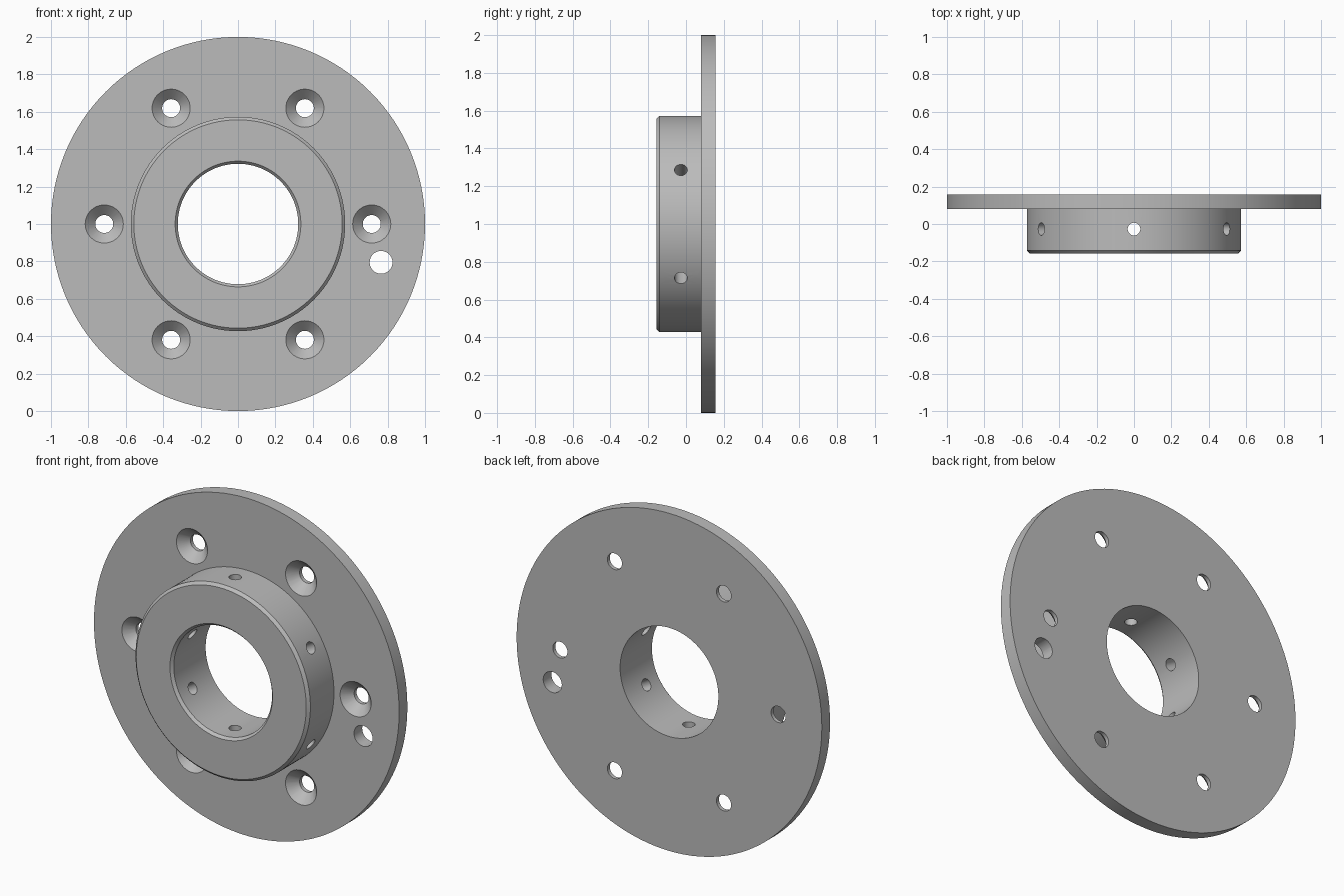
import bpy, bmesh
from math import pi, radians, cos, sin
from mathutils import Matrix, Vector

cube = bpy.data.objects.get("Cube")
if cube:
    bpy.data.objects.remove(cube, do_unlink=True)

AXIS_Z = 1.0          # height of the disc centre
FRONT, STEP, BACK = -0.157, 0.08, 0.157


def lathe(bm, profile, centre, steps):
    """Revolve a closed (radius, y) profile around a y-parallel axis."""
    cx, cz = centre
    verts = [bm.verts.new((cx + r, y, cz)) for r, y in profile]
    edges = [bm.edges.new((verts[i - 1], verts[i])) for i in range(len(verts))]
    bmesh.ops.spin(bm, geom=verts + edges, cent=(cx, 0, cz), axis=(0, 1, 0),
                   angle=2 * pi, steps=steps)


def make_object(name, bm):
    bmesh.ops.remove_doubles(bm, verts=bm.verts, dist=1e-5)
    bmesh.ops.dissolve_degenerate(bm, edges=bm.edges, dist=1e-6)
    bmesh.ops.recalc_face_normals(bm, faces=bm.faces)
    mesh = bpy.data.meshes.new(name)
    bm.to_mesh(mesh)
    bm.free()
    obj = bpy.data.objects.new(name, mesh)
    bpy.context.collection.objects.link(obj)
    return obj


# Flange and hub in one turned profile, with chamfered front edges
bm = bmesh.new()
lathe(bm, [(0.322, BACK), (0.322, FRONT + 0.016), (0.336, FRONT),
           (0.557, FRONT), (0.573, FRONT + 0.016), (0.573, STEP),
           (1.0, STEP), (1.0, BACK)], (0, AXIS_Z), 128)
body = make_object("flanged_hub", bm)

# Cutters: six countersunk screw holes and one plain pin hole in the flange
bm = bmesh.new()
for i in range(6):
    a = i * pi / 3
    lathe(bm, [(0, 0.07), (0.112, 0.07), (0.048, 0.134), (0.048, 0.2), (0, 0.2)],
          (0.715 * cos(a), AXIS_Z + 0.715 * sin(a)), 40)
lathe(bm, [(0, 0.04), (0.061, 0.04), (0.061, 0.2), (0, 0.2)], (0.765, 0.795), 40)

# Cutters: six radial set-screw holes through the hub wall
for i in range(6):
    a = radians(30 + 60 * i)
    d = Vector((cos(a), 0, sin(a)))
    place = (Matrix.Translation(Vector((0, -0.027, AXIS_Z)) + d * 0.45)
             @ d.to_track_quat('Z', 'Y').to_matrix().to_4x4())
    bmesh.ops.create_cone(bm, cap_ends=True, segments=32, radius1=0.034,
                          radius2=0.034, depth=0.4, matrix=place)
cutter = make_object("hole_cutters", bm)
cutter.hide_render = True

# Cut the holes, then drop the helper
mod = body.modifiers.new("holes", 'BOOLEAN')
mod.operation = 'DIFFERENCE'
mod.solver = 'EXACT'
mod.object = cutter
bpy.ops.object.select_all(action='DESELECT')
body.select_set(True)
bpy.context.view_layer.objects.active = body
bpy.ops.object.modifier_apply(modifier=mod.name)
bpy.data.objects.remove(cutter, do_unlink=True)

# Grey metal
colour = (0.5, 0.5, 0.5, 1)
grey = bpy.data.materials.new("grey_metal")
grey.use_nodes = True
grey.diffuse_color = colour
grey.node_tree.nodes["Principled BSDF"].inputs["Base Color"].default_value = colour
body.data.materials.clear()
body.data.materials.append(grey)

bpy.ops.object.shade_smooth_by_angle(angle=radians(30))
